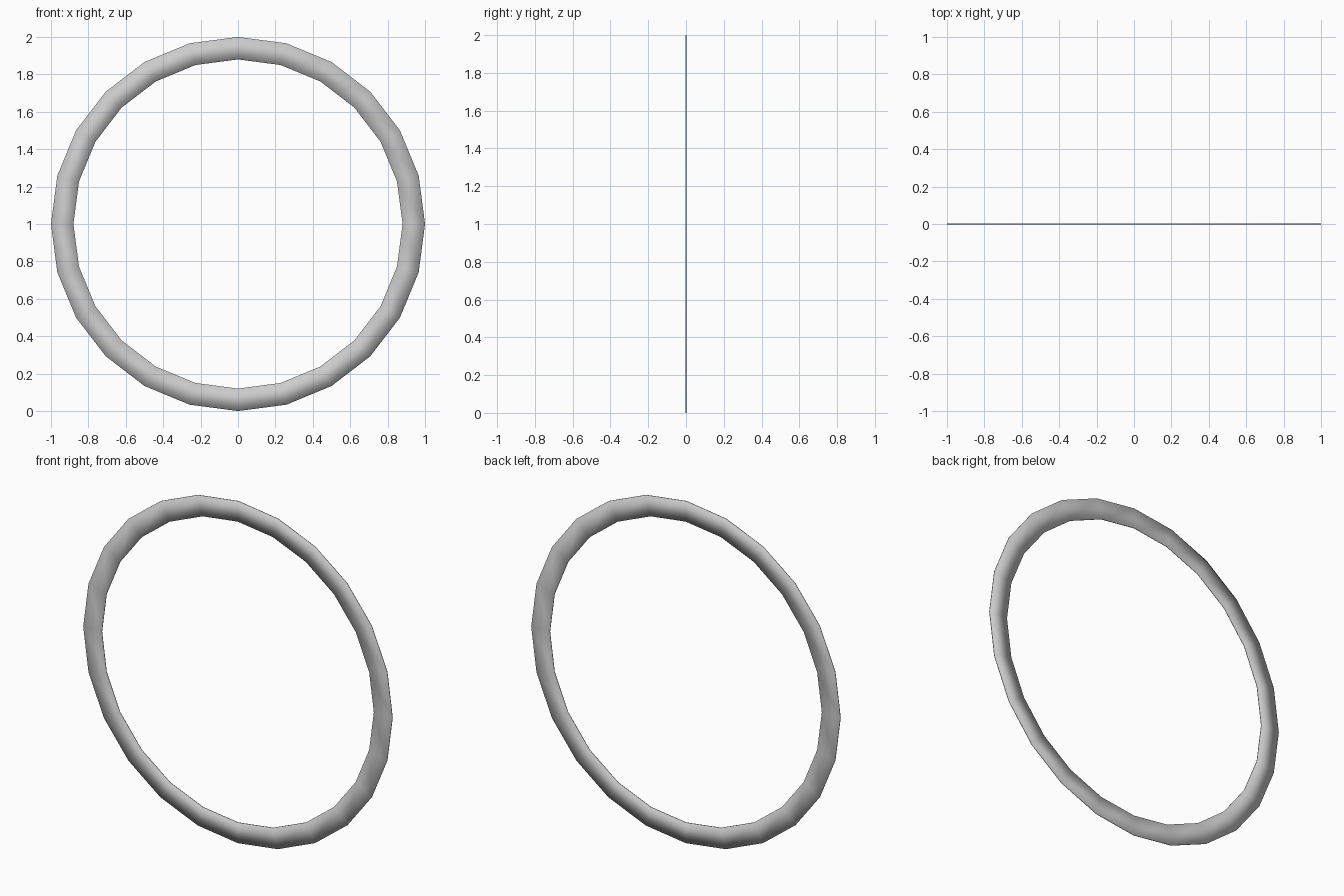
import bpy, bmesh, math

if "Cube" in bpy.data.objects:
    bpy.data.objects.remove(bpy.data.objects["Cube"])

SIDES, OUTER, INNER, HALF = 24, 1.0, 0.88, 0.002

# thin ring: rectangular section swept around the y axis
bm = bmesh.new()
section = [(OUTER, -HALF), (OUTER, HALF), (INNER, HALF), (INNER, -HALF)]
rings = []
for i in range(SIDES):
    a = 2 * math.pi * i / SIDES
    rings.append([bm.verts.new((r * math.sin(a), y, 1 + r * math.cos(a))) for r, y in section])
for i in range(SIDES):
    p, q = rings[i], rings[(i + 1) % SIDES]
    for k in range(4):
        m = (k + 1) % 4
        bm.faces.new((p[k], p[m], q[m], q[k]))
bmesh.ops.recalc_face_normals(bm, faces=bm.faces)
for f in bm.faces:
    f.smooth = True

mesh = bpy.data.meshes.new("flat_ring")
bm.to_mesh(mesh)
bm.free()
ring = bpy.data.objects.new("flat_ring", mesh)
bpy.context.collection.objects.link(ring)
